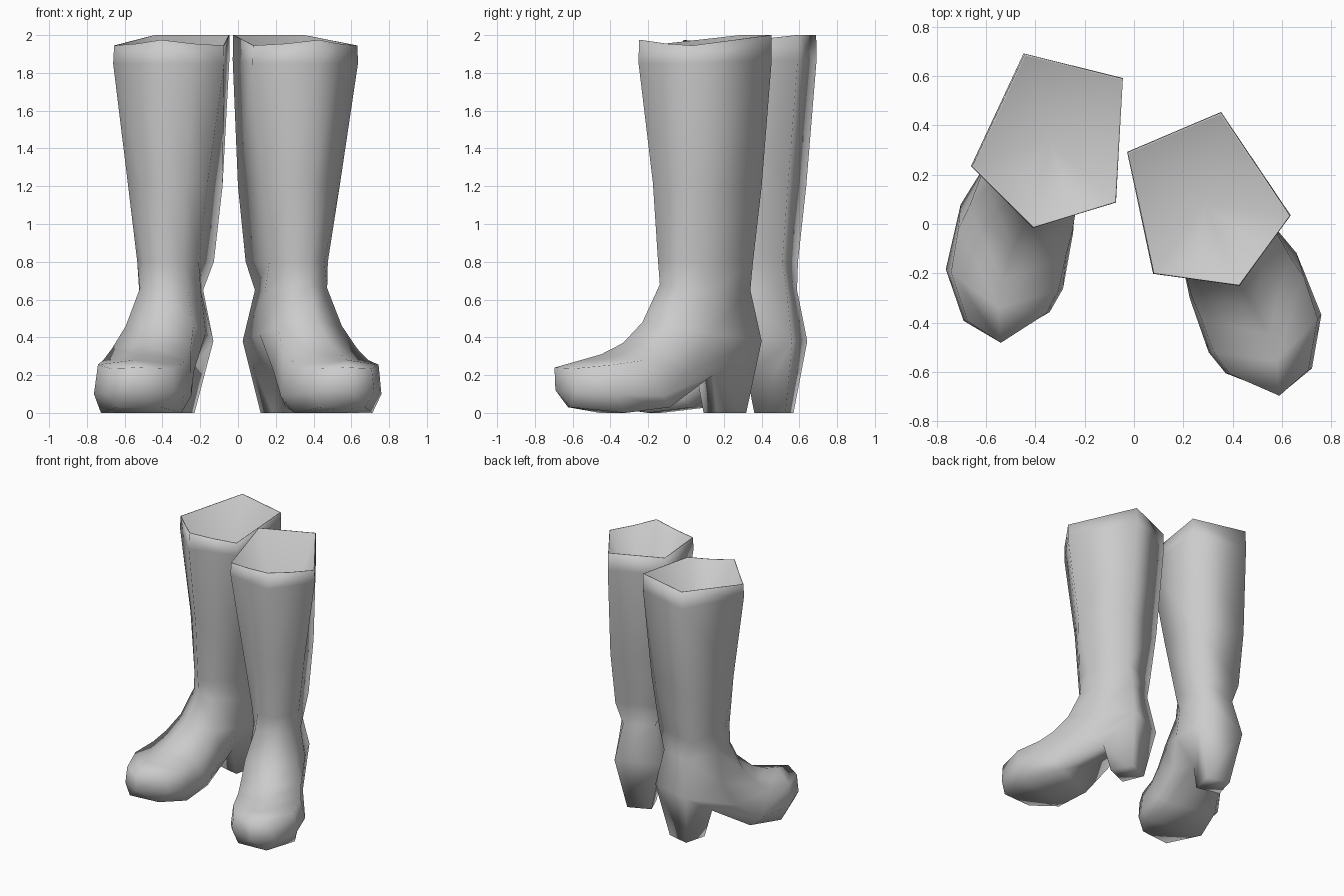
import bpy, bmesh, math

cube = bpy.data.objects.get("Cube")
if cube:
    bpy.data.objects.remove(cube, do_unlink=True)

leather = bpy.data.materials.new("grey leather")
leather.use_nodes = True
GREY = (0.6, 0.6, 0.6, 1)
leather.diffuse_color = GREY
leather.node_tree.nodes["Principled BSDF"].inputs["Base Color"].default_value = GREY

# Half sections as (forward, half width, height): back, side, front side, front centre;
# the last pair slides the section sideways and skews it forward on the outer side
SHAFT = [
    [(.016, .205, 2.0), (.51, .30, 1.945), (.60, .15, 1.955), (.69, 0, 1.975), (0, 0)],
    [(.014, .207, 1.87), (.51, .303, 1.85), (.60, .152, 1.85), (.692, 0, 1.85), (0, 0)],
    [(.069, .20, 1.2), (.47, .218, 1.22), (.54, .12, 1.22), (.61, 0, 1.22), (0, 0)],
    [(.107, .172, .80), (.42, .168, .80), (.52, .105, .80), (.58, 0, .80), (0, 0)],
    [(.098, .115, .65), (.36, .168, .64), (.50, .13, .66), (.57, 0, .68), (0, 0)],
]
FOOT = [
    [(.055, .167, .38), (.36, .20, .42), (.57, .185, .46), (.67, 0, .48), (0, 0)],
    [(.32, .11, .20), (.48, .19, .22), (.66, .215, .34), (.79, 0, .37), (.02, 0)],
    [(.60, .18, .03), (.66, .235, .09), (.76, .225, .28), (.92, 0, .31), (.03, 0)],
    [(.85, .215, 0), (.91, .24, .10), (.92, .22, .255), (1.03, 0, .28), (.02, .08)],
    [(1.08, .11, .03), (1.055, .165, .11), (1.06, .15, .235), (1.165, 0, .24), (-.025, .36)],
]
TOE_TIP = (1.162, -.02, .12)
HEEL_TIP = [(.11, .087, 0), (.28, .09, 0)]
FUNNEL_END = (.33, 0, 1.2)


def boot(name, origin, degrees, side, lean):
    """Loft one boot; side is 1 for left and -1 for right."""
    a = math.radians(degrees)
    bm = bmesh.new()

    def vert(u, v, z):
        x = origin[0] + u * math.sin(a) + v * math.cos(a) + lean * (2 - z) / 2
        y = origin[1] - u * math.cos(a) + v * math.sin(a)
        return bm.verts.new((side * x, y, z))

    def ring(section, inset=0.0):
        *pts, (shift, skew) = section
        mid = (pts[0][0] + pts[3][0]) / 2
        k = 1 - inset
        row = [(mid + (u - mid) * k, h * k, z) for u, h, z in pts]
        loop = row + [(u, -h, z) for u, h, z in row[2::-1]]
        return [vert(u + skew * v, v + shift, z) for u, v, z in loop]

    def bridge(r0, r1, skip=None):
        n = len(r0)
        for i in range(n):
            if i != skip:
                j = (i + 1) % n
                bm.faces.new((r0[i], r0[j], r1[j], r1[i]))

    def fan(loop, point):
        tip = vert(*point)
        for i, v in enumerate(loop):
            bm.faces.new((v, loop[(i + 1) % len(loop)], tip))

    # Shaft and foot; the underside between heel back and arch stays open
    rings = [ring(s) for s in SHAFT + FOOT]
    heel_at = len(SHAFT)
    for i in range(len(rings) - 1):
        bridge(rings[i], rings[i + 1], skip=6 if i == heel_at else None)
    fan(rings[-1], TOE_TIP)

    # Heel block grown from the open patch
    back, arch = rings[heel_at], rings[heel_at + 1]
    top = [back[0], back[6], arch[6], arch[0]]
    (bu, bh, bz), (fu, fh, fz) = HEEL_TIP
    tip = [vert(bu, bh, bz), vert(bu, -bh, bz), vert(fu, -fh, fz), vert(fu, fh, fz)]
    bridge(top, tip)
    bm.faces.new(tip)

    # Lining folded over the rim and drawn down to a funnel
    lip = ring(SHAFT[0], .02)
    bridge(rings[0], lip)
    fan(lip, FUNNEL_END)

    bmesh.ops.recalc_face_normals(bm, faces=bm.faces)
    for f in bm.faces:
        f.smooth = True
    mesh = bpy.data.meshes.new(name)
    bm.to_mesh(mesh)
    bm.free()
    mesh.materials.append(leather)
    bpy.context.collection.objects.link(bpy.data.objects.new(name, mesh))


boot("left_boot", (.157, .386), 23, 1, 0)
boot("right_boot", (.24, .655), 14, -1, .048)
